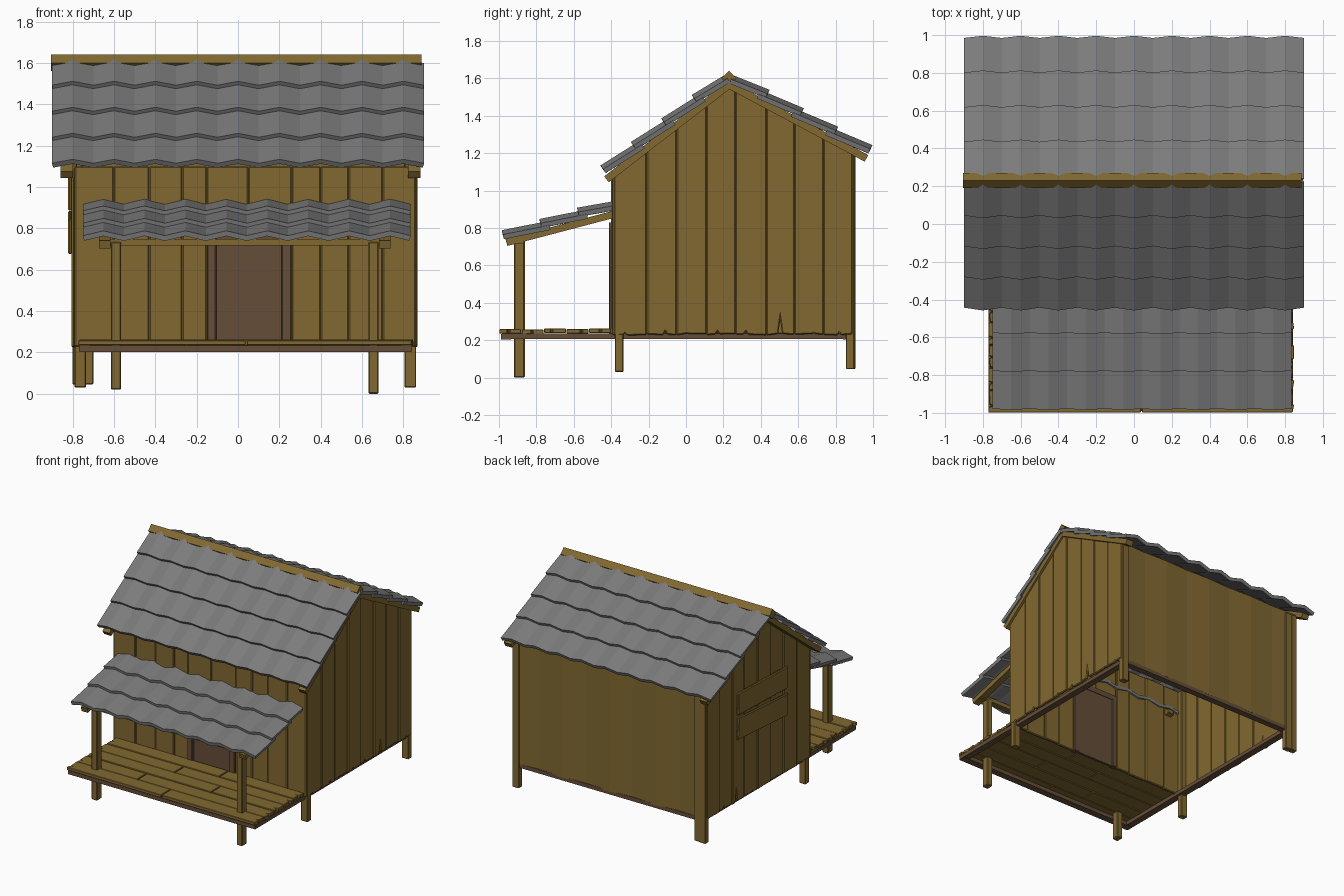
import bpy, bmesh, random
from math import radians
from mathutils import Vector, Matrix

if "Cube" in bpy.data.objects:
    bpy.data.objects.remove(bpy.data.objects["Cube"])

random.seed(4)


def material(name, rgb):
    m = bpy.data.materials.new(name)
    m.diffuse_color = (*rgb, 1)
    m.use_nodes = True
    m.node_tree.nodes["Principled BSDF"].inputs["Base Color"].default_value = m.diffuse_color
    return m


WOOD = material("wood", (0.22, 0.14, 0.03))
DARK = material("dark_wood", (0.13, 0.075, 0.04))
SLATE = material("slate", (0.2, 0.2, 0.2))


def finish(name, bm, mat):
    bmesh.ops.recalc_face_normals(bm, faces=bm.faces)
    me = bpy.data.meshes.new(name)
    bm.to_mesh(me)
    bm.free()
    me.materials.append(mat)
    ob = bpy.data.objects.new(name, me)
    bpy.context.collection.objects.link(ob)
    return ob


def chamfer(ob, width=0.006):
    mod = ob.modifiers.new("chamfer", 'BEVEL')
    mod.width = width
    mod.segments = 1
    mod.limit_method = 'ANGLE'
    return ob


def prism(name, pts, axis, a, b, mat=WOOD):
    """Extrude a 2D outline along one axis, from a to b."""
    def place(p, d):
        return {'x': (d, p[0], p[1]), 'y': (p[0], d, p[1]), 'z': (p[0], p[1], d)}[axis]
    bm = bmesh.new()
    lo = [bm.verts.new(place(p, a)) for p in pts]
    hi = [bm.verts.new(place(p, b)) for p in pts]
    n = len(pts)
    bm.faces.new(lo)
    bm.faces.new(hi)
    for i in range(n):
        bm.faces.new((lo[i], lo[(i + 1) % n], hi[(i + 1) % n], hi[i]))
    return finish(name, bm, mat)


def box(name, x, y, z, mat=WOOD):
    return prism(name, [(x[0], y[0]), (x[1], y[0]), (x[1], y[1]), (x[0], y[1])], 'z', *z, mat)


def beam(name, p, q, w, h, mat=WOOD, roll=0):
    """Square-cut timber from p to q."""
    p, q = Vector(p), Vector(q)
    d = (q - p).normalized()
    side = d.cross(Vector((0, 0, 1))).normalized()
    rot = Matrix((d, side, side.cross(d))).transposed().to_4x4()
    bm = bmesh.new()
    bmesh.ops.create_cube(bm, size=1)
    bm.transform(Matrix.Translation((p + q) / 2) @ rot @ Matrix.Rotation(radians(roll), 4, 'X')
                 @ Matrix.Diagonal(((q - p).length, w, h, 1)))
    return finish(name, bm, mat)


def ragged(a, b, base, notch):
    """Points of a worn plank end, running from a to b, with one split in it."""
    m = a + (b - a) * random.uniform(0.3, 0.7)
    w = (b - a) * 0.07
    j = lambda: base + random.uniform(-0.004, 0.006)
    return [(a, j()), (m - w, j()), (m, base + notch), (m + w, j()), (b, j())]


def wall_top(y):
    return 1.57 - (0.773 * (0.23 - y) if y < 0.23 else 0.552 * (y - 0.23))


# gable walls of vertical planks, cut to the roof line
side_edges = [-0.385, -0.21, -0.05, 0.11, 0.265, 0.43, 0.58, 0.735, 0.892]
for side, x, out in (("right", 0.842, 1), ("left", -0.778, -1)):
    for i, (a, b) in enumerate(zip(side_edges, side_edges[1:])):
        pts = ragged(a, b, 0.228, 0.08 if i == 5 else random.uniform(0.005, 0.02))
        pts.append((b, wall_top(b)))
        if a < 0.23 < b:
            pts.append((0.23, 1.57))
        pts.append((a, wall_top(a)))
        d = x + out * 0.006 * (i % 2)
        chamfer(prism(f"{side}_wall_plank_{i}", pts, 'x', d, d + out * 0.021))

# repair boards nailed across the left wall
for i, (z0, z1) in enumerate(((0.80, 0.76), (0.99, 0.97))):
    chamfer(beam(f"repair_board_{i}", (-0.812, 0.53, z0), (-0.812, -0.08, z1), 0.02, 0.17))

# front wall planks around the door
front = [-0.79, -0.60, -0.43, -0.27, -0.15, 0.05, 0.26, 0.40, 0.535, 0.70, 0.86]
for i, (a, b) in enumerate(zip(front, front[1:])):
    z0 = 0.80 if i in (4, 5) else 0.228
    d = -0.402 + 0.006 * (i % 2)
    chamfer(prism(f"front_wall_plank_{i}", [(a, z0), (b, z0), (b, 1.10), (a, 1.10)], 'y', d, d + 0.022))

# door and frame
box("door", (-0.11, 0.22), (-0.392, -0.375), (0.23, 0.80), DARK)
for name, a, b in (("left", -0.15, -0.105), ("right", 0.21, 0.26)):
    chamfer(box(f"door_frame_{name}", (a, b), (-0.412, -0.37), (0.23, 0.80), DARK))
box("door_frame_top", (-0.15, 0.26), (-0.412, -0.37), (0.79, 0.83), DARK)

# back wall panels, each turned a little
n = 8
for i in range(n):
    a, b = (-0.775 + 1.615 * k / n for k in (i, i + 1))
    s = 0.004 * (-1) ** i
    prism(f"back_wall_plank_{i}", [(a, 0.872 + s), (b, 0.872 - s), (b, 0.888 - s), (a, 0.888 + s)],
          'z', 0.225, 1.205)

# house corner posts
for name, x, y, z in (("front_left", (-0.79, -0.735), (-0.38, -0.335), (0.03, 1.09)),
                      ("front_right", (0.805, 0.862), (-0.38, -0.335), (0.03, 1.09)),
                      ("back_left", (-0.755, -0.70), (0.855, 0.90), (0.045, 1.19)),
                      ("back_right", (0.805, 0.862), (0.855, 0.90), (0.045, 1.19))):
    chamfer(box(f"{name}_post", x, y, z), 0.004)
chamfer(box("back_left_corner_post", (-0.80, -0.75), (0.86, 0.905), (0.045, 1.19)), 0.004)

# floor frame
for name, x in (("left", (-0.77, -0.715)), ("right", (0.79, 0.842))):
    box(f"{name}_floor_beam", x, (-0.985, 0.89), (0.205, 0.235), DARK)
for name, y in (("front", (-0.99, -0.935)), ("back", (0.84, 0.89))):
    box(f"{name}_floor_beam", (-0.765, 0.84), y, (0.203, 0.233), DARK)

# porch deck: worn planks running side to side, butted at staggered joints
for i, joint in enumerate((0.04, -0.25, 0.30, -0.1, 0.2)):
    y0, y1 = -1.0 + 0.12 * i + 0.002, -1.0 + 0.12 * (i + 1) - 0.002
    lift = random.uniform(0, 0.006)
    left = [(z, y) for y, z in ragged(y0, y1, -0.768, 0.02)]
    right = [(z, y) for y, z in ragged(y0, y1, 0.842, -0.02)]
    for part, outline in (("left", left + [(joint - 0.003, y1), (joint - 0.003, y0)]),
                          ("right", right + [(joint + 0.003, y1), (joint + 0.003, y0)])):
        chamfer(prism(f"deck_plank_{part}_{i}", outline, 'z', 0.233 + lift, 0.257 + lift), 0.003)

# porch posts, rafters and beam
for name, a, r in (("left", -0.615, -0.645), ("right", 0.63, 0.71)):
    chamfer(box(f"porch_post_{name}", (a, a + 0.05), (-0.92, -0.862), (0.0 if a > 0 else 0.02, 0.735)))
    beam(f"porch_rafter_{name}", (r, -0.96, 0.722), (r, -0.35, 0.882), 0.055, 0.038)
beam("porch_beam", (-0.67, -0.89, 0.733), (0.735, -0.89, 0.733), 0.045, 0.032)

# house rafters and ridge beam
for name, x in (("left", -0.828), ("right", 0.852)):
    beam(f"front_rafter_{name}", (x, 0.23, 1.565), (x, -0.425, 1.06), 0.06, 0.04)
    beam(f"back_rafter_{name}", (x, 0.23, 1.565), (x, 0.965, 1.172), 0.06, 0.04)
beam("ridge_beam", (-0.905, 0.23, 1.60), (0.888, 0.23, 1.60), 0.056, 0.056, WOOD, 45)


def roof(name, x0, x1, bottom, top, rows, waves, amp=0.012):
    """Overlapping rows of zigzag sheets, from the eave up."""
    lo, hi = Vector((0, *bottom)), Vector((0, *top))
    d = (hi - lo).normalized()
    normal = Vector((0, -d.z, d.y)) if d.y > 0 else Vector((0, d.z, -d.y))
    cols = 2 * waves
    for r in range(rows):
        ends = ((r / rows, 0.012), (min((r + 1.2) / rows, 1), -0.012))
        bm = bmesh.new()
        lines = []
        for t, off in ends:
            base = lo.lerp(hi, t)
            lines.append([bm.verts.new(base + normal * (off + amp * (1 if c % 2 else -1))
                                       + Vector((x0 + (x1 - x0) * c / cols, 0, 0)))
                          for c in range(cols + 1)])
        for c in range(cols):
            bm.faces.new((lines[0][c], lines[0][c + 1], lines[1][c + 1], lines[1][c]))
        ob = finish(f"{name}_row_{r}", bm, SLATE)
        # make the sheet face upward, then thicken it downward
        if ob.data.polygons[0].normal.z < 0:
            ob.data.flip_normals()
        mod = ob.modifiers.new("thickness", 'SOLIDIFY')
        mod.thickness = 0.026
        mod.offset = -1


# tiled roofs
roof("front_roof", -0.9, 0.9, (-0.443, 1.115), (0.208, 1.618), 4, 9)
roof("back_roof", -0.9, 0.9, (0.985, 1.222), (0.252, 1.616), 4, 9)
roof("porch_roof", -0.75, 0.835, (-0.978, 0.765), (-0.375, 0.945), 3, 8)
